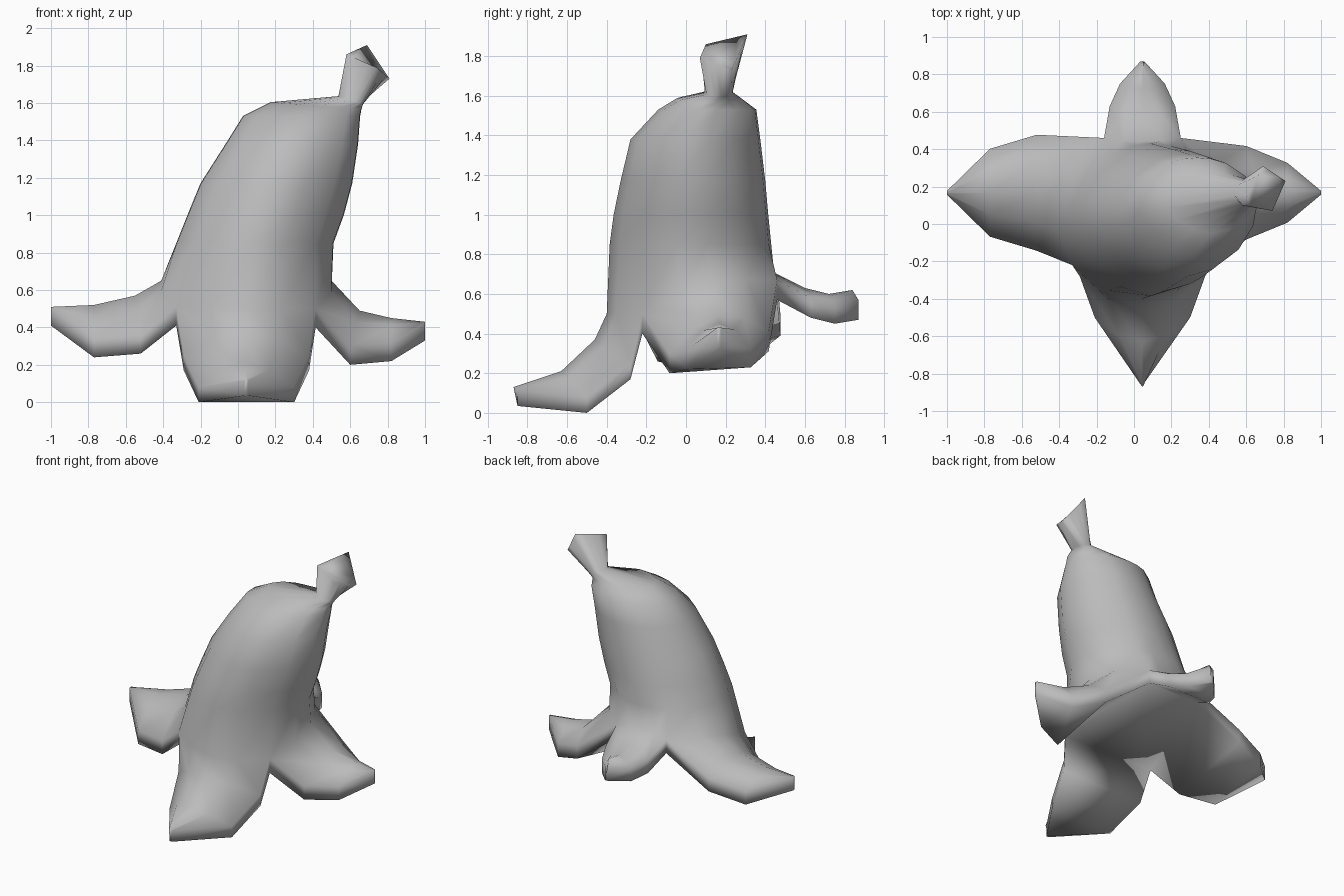
import bpy, bmesh, math
from mathutils import Vector

cube = bpy.data.objects.get("Cube")
if cube:
    bpy.data.objects.remove(cube)

grey = bpy.data.materials.new("plain grey")
grey.use_nodes = True
COLOUR = (0.5, 0.5, 0.5, 1)
grey.diffuse_color = COLOUR
grey.node_tree.nodes["Principled BSDF"].inputs["Base Color"].default_value = COLOUR

STEPS = 4                          # segments across each of the four flaps
CORNERS = (-38, 62, 118, 218, 322)  # directions of the gaps between flaps
ANGLES = [math.radians(a + (b - a) * i / STEPS)
          for a, b in zip(CORNERS, CORNERS[1:]) for i in range(STEPS)]
MID = Vector((0.045, 0.167, 0))
bm = bmesh.new()


def verts(points):
    return [bm.verts.new(p) for p in points]


def bridge(a, b, closed=True):
    """Join two equal rows of vertices with quads."""
    n = len(a)
    for i in range(n if closed else n - 1):
        j = (i + 1) % n
        bm.faces.new((a[i], a[j], b[j], b[i]))


def oval(z, x0, x1, y0, y1, tilt=0):
    """Oval ring filling the given extents, with a keeled front half."""
    ring = []
    for a in ANGLES:
        c, s = math.cos(a), math.sin(a)
        power = 1.2 if s < 0 else 1.0
        u = math.copysign(abs(c) ** power, c)
        v = math.copysign(abs(s) ** power, s)
        ring.append(((x0 + x1 + u * (x1 - x0)) / 2,
                     (y0 + y1 + v * (y1 - y0)) / 2, z + tilt * u))
    return ring


def arch(a, ridge, b):
    """Parabola from one edge over the ridge to the other edge."""
    a, ridge, b = Vector(a), Vector(ridge), Vector(b)
    row = []
    for i in range(STEPS + 1):
        v = 2 * i / STEPS - 1
        row.append(ridge + (b - a) / 2 * v + ((a + b) / 2 - ridge) * v * v)
    return row


# Skirt: four gap corners (upper and lower) with a ridge between each pair
gap_low = [Vector(p) for p in ((0.415, -0.22, 0.40), (0.25, 0.46, 0.57),
                               (-0.16, 0.46, 0.57), (-0.33, -0.22, 0.41))]
gap_top = [p + Vector((0, 0, 0.1)) for p in gap_low]
ridges = [(0.50, 0.14, 0.65), (0.045, 0.44, 0.71), (-0.41, 0.14, 0.65), (0.045, -0.40, 0.50)]
skirt = []
for k in range(4):
    skirt += verts(arch(gap_top[k], ridges[k], gap_top[(k + 1) % 4])[:-1])
low = verts(gap_low)

# Leaning body: z, x extents, y extents, tilt
body = [
    (0.85, -0.34, 0.52, -0.385, 0.43),
    (1.00, -0.28, 0.575, -0.365, 0.415),
    (1.17, -0.21, 0.62, -0.33, 0.40),
    (1.38, -0.075, 0.65, -0.28, 0.375),
    (1.53, 0.02, 0.66, -0.14, 0.355),
    (1.585, 0.17, 0.665, -0.05, 0.28, -0.02),
    (1.615, 0.535, 0.67, 0.095, 0.235, -0.022),
]
previous = skirt
for row in body:
    ring = verts(oval(*row))
    bridge(previous, ring)
    previous = ring

# Stem flaring to a slanted four-sided cut end
cut = [Vector(p) for p in ((0.74, 0.07, 1.79), (0.81, 0.23, 1.73),
                           (0.69, 0.31, 1.91), (0.58, 0.10, 1.86))]
end = verts([cut[k].lerp(cut[(k + 1) % 4], i / STEPS) for k in range(4) for i in range(STEPS)])
bridge(previous, end)
bm.faces.new(end)


# Peel flaps: stations give ridge (distance, z), edge (distance, z), half width
# and how far the rearmost edge is raised
def flap(k, rim, stations):
    out = Vector(((1, 0, 0), (0, 1, 0), (-1, 0, 0), (0, -1, 0))[k])
    side = Vector((-out.y, out.x, 0))
    middle = side * MID.dot(side)
    n = len(skirt)
    upper = [skirt[(k * STEPS + i) % n] for i in range(STEPS + 1)]
    lower = [low[k], low[(k + 1) % 4]]
    for dc, zc, de, ze, hw, lift in stations:
        base = middle + out * de
        ridge = middle + out * dc + Vector((0, 0, zc))
        tops, unders = [], []
        for sign in (-1, 1):
            z = ze + lift * max(0, sign * side.y)
            edge = base + side * hw * sign
            unders.append(edge + Vector((0, 0, z)))
            tops.append(edge + Vector((0, 0, min(zc, z + rim))))
        new_upper = verts(arch(tops[0], ridge, tops[1]))
        new_lower = verts(unders)
        bridge(upper, new_upper, False)
        bridge(lower, new_lower, False)
        bridge([upper[0], lower[0]], [new_upper[0], new_lower[0]], False)
        bridge([upper[-1], lower[-1]], [new_upper[-1], new_lower[-1]], False)
        upper, lower = new_upper, new_lower
    bm.faces.new(upper + lower[::-1])


# Left, back, right and front, each bent outwards to a pointed tip
flap(0, 0.1, [(0.65, 0.49, 0.60, 0.20, 0.25, 0.11), (0.82, 0.45, 0.82, 0.22, 0.16, 0.01),
              (1.00, 0.43, 1.00, 0.33, 0.01, 0)])
flap(1, 0.1, [(0.60, 0.63, 0.63, 0.48, 0.175, 0), (0.72, 0.60, 0.75, 0.45, 0.12, 0),
              (0.84, 0.62, 0.87, 0.47, 0.01, 0)])
flap(2, 0.1, [(0.55, 0.57, 0.52, 0.26, 0.31, 0.13), (0.77, 0.52, 0.77, 0.24, 0.235, 0.09),
              (1.00, 0.51, 1.00, 0.41, 0.01, 0)])
flap(3, 0.08, [(0.46, 0.37, 0.28, 0.17, 0.335, 0), (0.63, 0.21, 0.50, 0.00, 0.255, 0),
               (0.87, 0.13, 0.85, 0.035, 0.01, 0)])

# Underside joining the four flaps
hub = bm.verts.new((0.045, 0.12, 0.50))
for k in range(4):
    bm.faces.new((low[k], low[(k + 1) % 4], hub))

bmesh.ops.recalc_face_normals(bm, faces=bm.faces)
for face in bm.faces:
    face.smooth = True
mesh = bpy.data.meshes.new("peeled_fruit")
bm.to_mesh(mesh)
bm.free()
mesh.materials.append(grey)
fruit = bpy.data.objects.new("peeled_fruit", mesh)
bpy.context.collection.objects.link(fruit)
